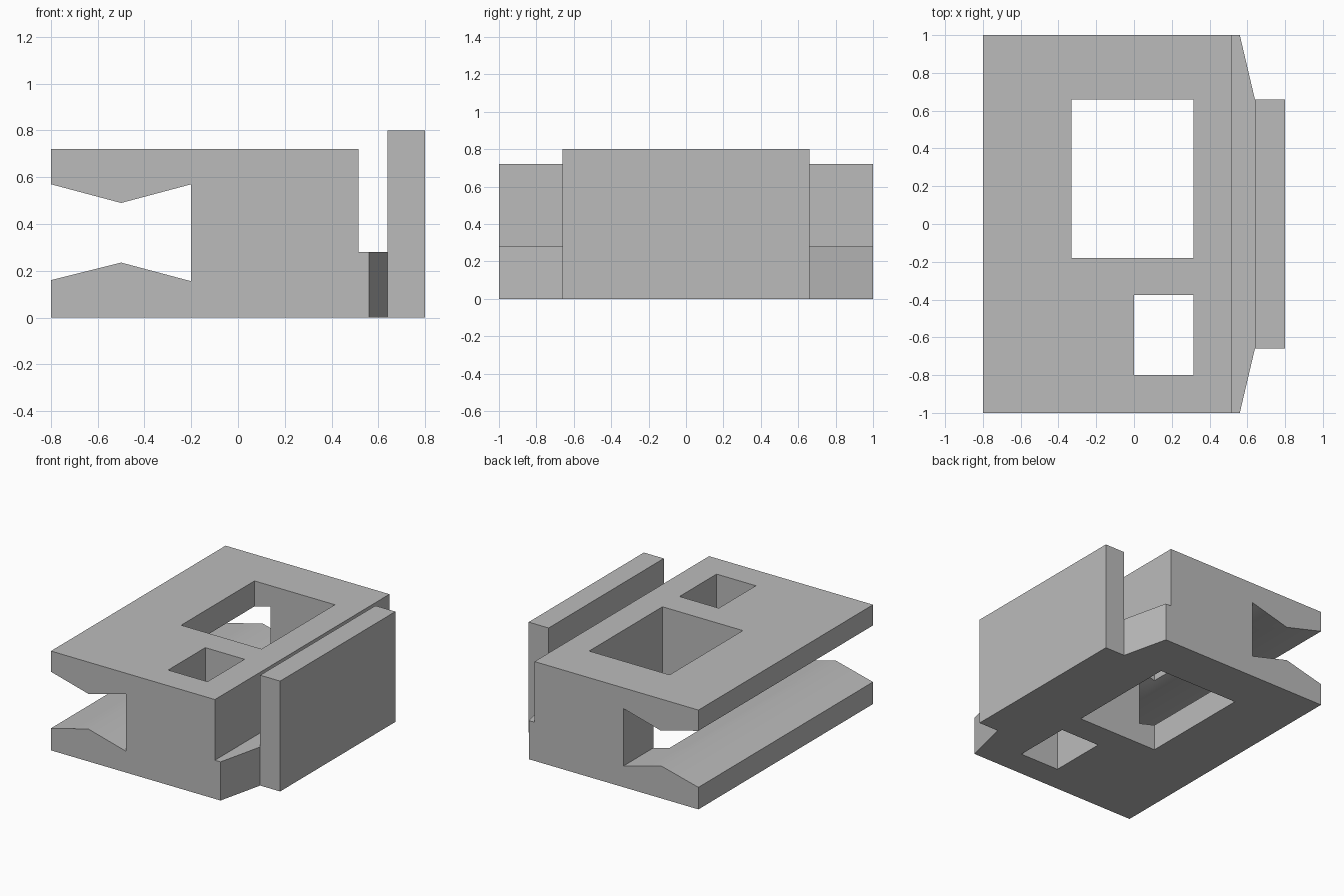
import bpy
import bmesh
from math import radians

cube = bpy.data.objects.get("Cube")
if cube:
    bpy.data.objects.remove(cube, do_unlink=True)

grey = bpy.data.materials.new("plain grey")
grey.use_nodes = True
grey.diffuse_color = (0.5, 0.5, 0.5, 1)
grey.node_tree.nodes["Principled BSDF"].inputs["Base Color"].default_value = (0.5, 0.5, 0.5, 1)


def finish(name, bm):
    bmesh.ops.recalc_face_normals(bm, faces=bm.faces)
    mesh = bpy.data.meshes.new(name)
    bm.to_mesh(mesh)
    bm.free()
    mesh.materials.append(grey)
    obj = bpy.data.objects.new(name, mesh)
    bpy.context.collection.objects.link(obj)
    return obj


def box(name, low, high):
    bm = bmesh.new()
    bmesh.ops.create_cube(bm, size=1)
    for v in bm.verts:
        for i in range(3):
            v.co[i] = low[i] if v.co[i] < 0 else high[i]
    return finish(name, bm)


def body_profile(step_x):
    """Side-slotted section with a low step reaching out to step_x."""
    return [(-0.8, 0), (step_x, 0), (step_x, 0.28), (0.515, 0.28), (0.515, 0.72),
            (-0.8, 0.72), (-0.8, 0.57), (-0.5, 0.49), (-0.2, 0.57),
            (-0.2, 0.155), (-0.5, 0.235), (-0.8, 0.16)]


def boolean(target, tool, operation):
    mod = target.modifiers.new(tool.name, 'BOOLEAN')
    mod.operation = operation
    mod.solver = 'EXACT'
    mod.object = tool
    bpy.context.view_layer.objects.active = target
    bpy.ops.object.modifier_apply(modifier=mod.name)
    bpy.data.objects.remove(tool, do_unlink=True)


# Slotted body, lofted through four sections so the step tapers at both ends
bm = bmesh.new()
rings = [[bm.verts.new((x, y, z)) for x, z in body_profile(step)]
         for y, step in ((-1, 0.56), (-0.66, 0.64), (0.66, 0.64), (1, 0.56))]
for a, b in zip(rings, rings[1:]):
    for i in range(len(a)):
        bm.faces.new((a[i - 1], a[i], b[i], b[i - 1]))
bm.faces.new(rings[0])
bm.faces.new(rings[-1])
body = finish("slotted_body", bm)

# Upright plate on the step
boolean(body, box("side_plate", (0.64, -0.66, 0), (0.8, 0.66, 0.8)), 'UNION')

# Two windows straight through
for name, low, high in (("large_window", (-0.33, -0.18, -1), (0.315, 0.66, 1)),
                        ("small_window", (0, -0.8, -1), (0.315, -0.375, 1))):
    boolean(body, box(name, low, high), 'DIFFERENCE')

# Soft ridges in the slot, crisp edges elsewhere
bpy.ops.object.select_all(action='DESELECT')
body.select_set(True)
bpy.context.view_layer.objects.active = body
bpy.ops.object.shade_smooth_by_angle(angle=radians(30))
